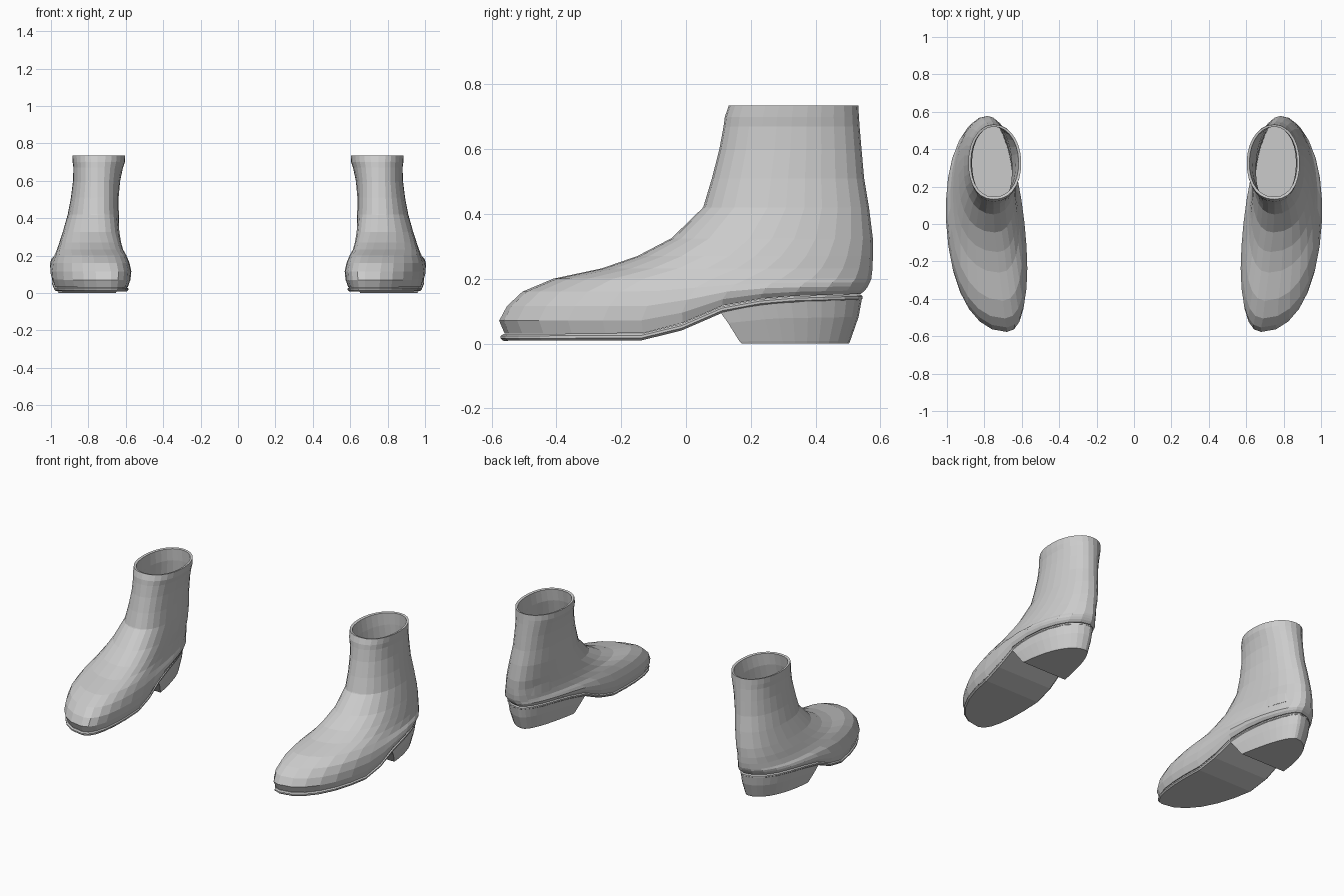
import bpy, bmesh, math

ROWS = 14  # points along each side of a cross-section


def seam(y):
    """Height of the seam between upper and sole, arching up to the heel."""
    pts = [(-0.7, 0.03), (-0.12, 0.032), (-0.04, 0.05), (0.04, 0.087),
           (0.12, 0.12), (0.27, 0.145), (0.7, 0.158)]
    for (y0, z0), (y1, z1) in zip(pts, pts[1:]):
        if y <= y1:
            return z0 + (z1 - z0) * (y - y0) / (y1 - y0)
    return pts[-1][1]


def outline(front, back, mid, x_front, x_back, x_in, x_out, zfun, start=None):
    """Foot-shaped contour: (outer, inner) point pairs running front to back."""
    start = front if start is None else start

    def centre(y):
        return x_front + (x_back - x_front) * (y - front) / (back - front)

    pairs = []
    for j in range(ROWS + 1):
        y = start + (back - start) * (1 - math.cos(math.pi * j / ROWS)) / 2
        length, n = (mid - front, 2.25) if y < mid else (back - mid, 2.05)
        w = max(0.0, 1 - min(1, abs(y - mid) / length) ** n) ** (1 / n)
        c, cm = centre(y), centre(mid)
        pairs.append(((c + w * (x_out - cm), y, zfun(y)),
                      (c - w * (cm - x_in), y, zfun(y))))
    return pairs


def loft(name, levels):
    """Skin a stack of contours, close both ends with strips, mirror the pair."""
    bm = bmesh.new()
    grid = [[[bm.verts.new(p) for p in pair] for pair in lv] for lv in levels]
    rings = [[p[0] for p in g] + [p[1] for p in reversed(g)] for g in grid]
    for a, b in zip(rings, rings[1:]):
        for i in range(len(a)):
            k = (i + 1) % len(a)
            bm.faces.new((a[i], a[k], b[k], b[i]))
    for g in (grid[0], grid[-1]):
        for p, q in zip(g, g[1:]):
            bm.faces.new((p[0], p[1], q[1], q[0]))
    bmesh.ops.remove_doubles(bm, verts=bm.verts, dist=0.0005)
    bmesh.ops.recalc_face_normals(bm, faces=bm.faces)
    me = bpy.data.meshes.new(name)
    bm.to_mesh(me)
    bm.free()
    ob = bpy.data.objects.new(name, me)
    bpy.context.collection.objects.link(ob)
    ob.modifiers.new("pair", 'MIRROR').use_mirror_merge = False
    return ob


def level_height(z):
    """Low contours follow the seam, contours above 0.2 are flat."""
    if z >= 0.2:
        return lambda y: z
    return lambda y: seam(y) + (0.2 - seam(y)) * (z - 0.03) / 0.17


# Upper: z, front y, back y, widest y, front x, back x, inner x, outer x
foot = [
    (0.03, -0.560, 0.540, -0.06, 0.68, 0.78, 0.600, 0.985),
    (0.07, -0.577, 0.553, -0.06, 0.68, 0.78, 0.585, 0.997),
    (0.115, -0.553, 0.562, -0.05, 0.68, 0.78, 0.580, 1.000),
    (0.16, -0.505, 0.568, -0.04, 0.69, 0.785, 0.588, 0.992),
    (0.20, -0.410, 0.572, 0.00, 0.70, 0.785, 0.603, 0.977),
    (0.232, -0.260, 0.576, 0.06, 0.72, 0.785, 0.618, 0.964),
    (0.27, -0.150, 0.577, 0.12, 0.73, 0.785, 0.628, 0.952),
    (0.325, -0.045, 0.577, 0.20, 0.745, 0.78, 0.635, 0.936),
]
shaft = [
    (0.42, 0.053, 0.565, 0.28, 0.75, 0.77, 0.638, 0.910),
    (0.51, 0.080, 0.550, 0.30, 0.75, 0.76, 0.638, 0.893),
    (0.60, 0.103, 0.542, 0.32, 0.75, 0.755, 0.630, 0.882),
    (0.67, 0.116, 0.536, 0.33, 0.75, 0.75, 0.615, 0.880),
    (0.70, 0.120, 0.534, 0.33, 0.75, 0.75, 0.605, 0.884),
    (0.735, 0.132, 0.532, 0.33, 0.75, 0.75, 0.603, 0.886),
]
# Inner lining, going back down inside the shaft
lining = [
    (0.732, 0.146, 0.520, 0.33, 0.75, 0.75, 0.617, 0.872),
    (0.66, 0.135, 0.522, 0.33, 0.75, 0.75, 0.632, 0.866),
    (0.50, 0.095, 0.535, 0.30, 0.75, 0.755, 0.652, 0.878),
    (0.36, 0.020, 0.552, 0.24, 0.75, 0.77, 0.650, 0.910),
    (0.22, -0.020, 0.550, 0.20, 0.74, 0.77, 0.645, 0.940),
]
loft("boot_upper", [outline(*r[1:], level_height(r[0]))
                    for r in foot + shaft + lining])

# Thin sole following the seam, with a rounded edge
loft("sole", [outline(-0.572 + i, 0.545 - i, -0.06, 0.68, 0.78,
                      0.597 + i, 0.990 - i, lambda y, d=d: seam(y) - d)
              for i, d in ((0.008, 0.001), (0.0, 0.007), (0.0, 0.015), (0.008, 0.022))])

# Stacked heel, tapering to the ground with a slanted flat breast
heel = []
for k, start, back, x_in, x_out in ((0.0, 0.105, 0.543, 0.602, 0.985),
                                    (0.4, 0.130, 0.533, 0.608, 0.978),
                                    (0.94, 0.165, 0.507, 0.622, 0.960),
                                    (1.0, 0.172, 0.503, 0.624, 0.957)):
    heel.append(outline(-0.57, back, -0.06, 0.68, 0.78, x_in, x_out,
                        lambda y, k=k: (seam(y) - 0.016) * (1 - k), start))
loft("heel", heel)
